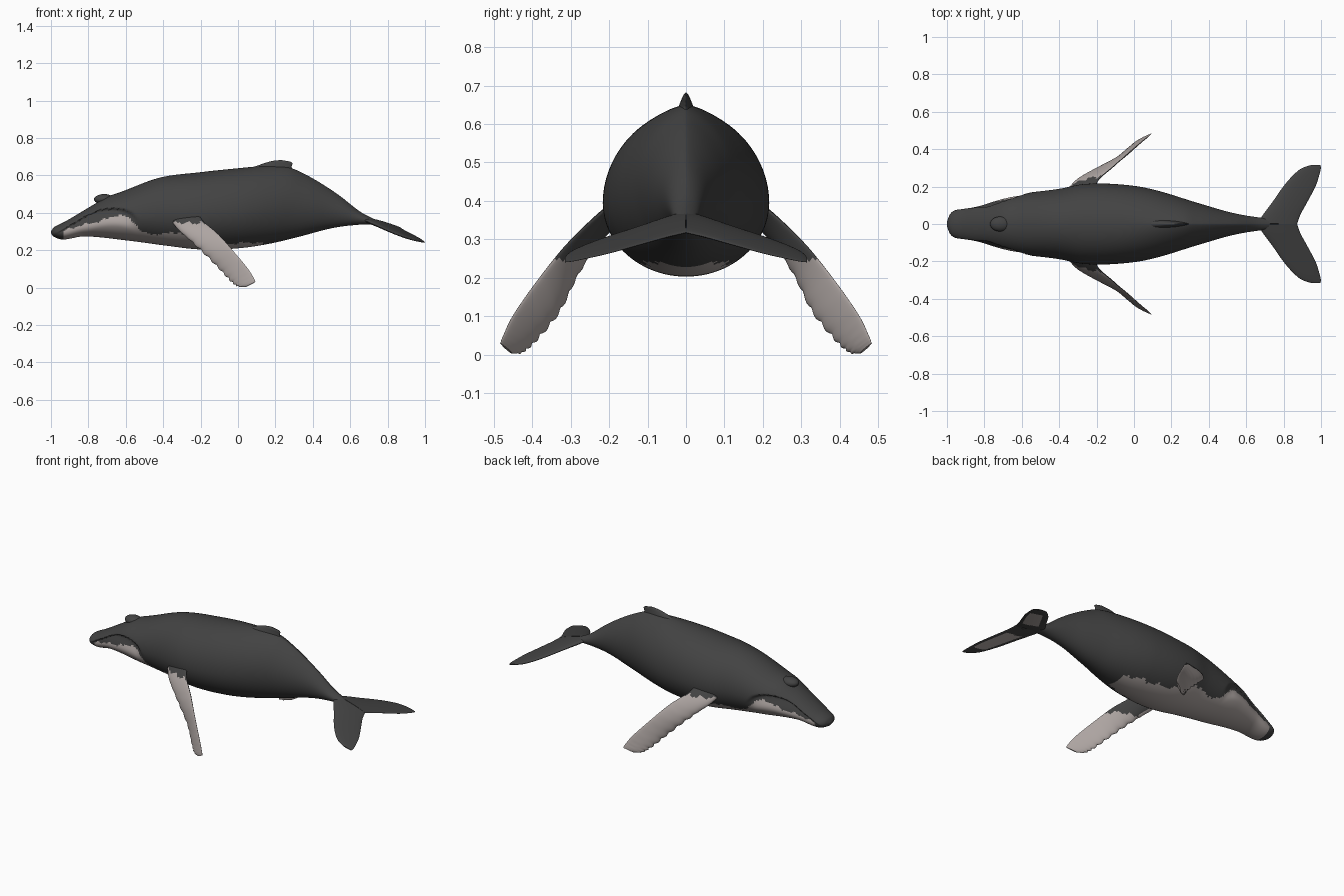
import bpy, bmesh, math
from mathutils import Vector

if "Cube" in bpy.data.objects:
    bpy.data.objects.remove(bpy.data.objects["Cube"], do_unlink=True)


def material(name, rgb):
    mat = bpy.data.materials.new(name)
    mat.use_nodes = True
    color = (*rgb, 1)
    mat.diffuse_color = color
    bsdf = mat.node_tree.nodes["Principled BSDF"]
    bsdf.inputs["Base Color"].default_value = color
    bsdf.inputs["Roughness"].default_value = 0.6
    return mat


MATS = [material("charcoal skin", (0.055, 0.055, 0.055)),
        material("pale skin", (0.42, 0.375, 0.36))]


def smoothstep(a, b, v):
    t = min(max((v - a) / (b - a), 0), 1)
    return t * t * (3 - 2 * t)


def curve(keys, u):
    """Smooth value through sorted (position, value) keys."""
    n = len(keys)
    if u <= keys[0][0]:
        return keys[0][1]
    if u >= keys[-1][0]:
        return keys[-1][1]
    i = max(k for k in range(n - 1) if keys[k][0] <= u)

    def slope(k):
        a, b = keys[max(k - 1, 0)], keys[min(k + 1, n - 1)]
        return (b[1] - a[1]) / (b[0] - a[0])
    (x0, v0), (x1, v1) = keys[i], keys[i + 1]
    h = x1 - x0
    t = (u - x0) / h
    return (v0 * (1 + 2 * t) * (1 - t) ** 2 + slope(i) * h * t * (1 - t) ** 2
            + v1 * t * t * (3 - 2 * t) + slope(i + 1) * h * t * t * (t - 1))


def loft(name, rings, is_pale):
    """Skin closed rings, cap both ends, colour faces by a rule."""
    bm = bmesh.new()
    loops = [[bm.verts.new(p) for p in ring] for ring in rings]
    n = len(loops[0])
    for a, b in zip(loops, loops[1:]):
        for j in range(n):
            bm.faces.new((a[j], a[(j + 1) % n], b[(j + 1) % n], b[j]))
    bm.faces.new(loops[0])
    bm.faces.new(loops[-1])
    bmesh.ops.recalc_face_normals(bm, faces=bm.faces)
    bm.normal_update()
    for f in bm.faces:
        f.material_index = int(is_pale(f.calc_center_median(), f.normal))
    mesh = bpy.data.meshes.new(name)
    bm.to_mesh(mesh)
    bm.free()
    for m in MATS:
        mesh.materials.append(m)
    obj = bpy.data.objects.new(name, mesh)
    bpy.context.collection.objects.link(obj)
    smooth(obj)
    return obj


def smooth(obj):
    bpy.ops.object.select_all(action="DESELECT")
    obj.select_set(True)
    bpy.context.view_layer.objects.active = obj
    bpy.ops.object.shade_smooth_by_angle(angle=math.radians(50))


def blade(name, stations, normal, is_pale, side=1, scallop=0.0):
    """Fin from (leading point, trailing point, thickness) stations."""
    normal = Vector(normal).normalized()
    count = len(stations) - 1
    lead = [(i, Vector(s[0])) for i, s in enumerate(stations)]
    trail = [(i, Vector(s[1])) for i, s in enumerate(stations)]
    thick = [(i, s[2]) for i, s in enumerate(stations)]
    rings, steps, around = [], 70, 28
    for k in range(steps + 1):
        u = count * k / steps
        a, b, t = curve(lead, u), curve(trail, u), curve(thick, u)
        # Knobbly leading edge
        bump = scallop * smoothstep(1.2, 2, u) * smoothstep(count, count - 1, u)
        a = a + (a - b).normalized() * bump * abs(math.sin(u * 7.5))
        ring = []
        for j in range(around):
            ang = 2 * math.pi * j / around
            c = 0.5 - 0.5 * math.cos(ang)
            p = a.lerp(b, c) + normal * (t * 0.5 * math.sin(ang) * (1.2 - 0.6 * c))
            ring.append((p.x, p.y * side, p.z))
        rings.append(ring)
    return loft(name, rings, is_pale)


# Body profiles along x
TOP = [(-1, .30), (-.985, .322), (-.925, .353), (-.845, .40), (-.775, .442),
       (-.7, .485), (-.63, .51), (-.417, .588), (-.2, .617), (0, .638), (.15, .65),
       (.27, .643), (.35, .61), (.44, .56), (.545, .49), (.65, .408), (.72, .37), (.82, .325)]
BOTTOM = [(-1, .29), (-.985, .272), (-.935, .257), (-.82, .274), (-.577, .25),
          (-.39, .225), (-.2, .204), (0, .21), (.17, .235), (.33, .273),
          (.49, .315), (.6, .332), (.72, .337), (.82, .315)]
WIDTH = [(-1, .012), (-.985, .05), (-.96, .073), (-.9, .092), (-.8, .112), (-.7, .14),
         (-.6, .162), (-.4, .188), (-.28, .212), (-.15, .216), (0, .204), (.1, .185),
         (.2, .157), (.3, .125), (.4, .095), (.5, .066), (.6, .045), (.7, .03), (.82, .005)]
# Mouth line and edge of the pale throat
LIP = [(-.98, .29), (-.87, .353), (-.765, .41), (-.66, .427), (-.577, .406), (-.53, .36)]
PALE = [(-.94, .30), (-.85, .33), (-.74, .355), (-.63, .385), (-.56, .355),
        (-.52, .305), (-.44, .285), (-.34, .294), (-.25, .27), (-.16, .24), (.1, .24)]

# Body
rings = []
for i in range(181):
    x = -1 + 1.82 * (i / 180) ** 1.3
    top, bot, wide = curve(TOP, x), curve(BOTTOM, x), curve(WIDTH, x)
    mid = bot + (top - bot) * 0.46
    ridge = 1 + 0.45 * smoothstep(-.1, .35, x)
    mouth = smoothstep(-.99, -.93, x) * smoothstep(-.52, -.6, x)
    ring = []
    for j in range(96):
        ang = 2 * math.pi * j / 96
        s, c = math.sin(ang), math.cos(ang)
        y = math.copysign(abs(s) ** (ridge if c > 0 else 1), s) * wide
        z = mid + c * ((top - mid) if c > 0 else (mid - bot))
        drop = curve(LIP, x) - z
        groove = smoothstep(0, .012, drop) * smoothstep(.1, .02, drop)
        ring.append((x, y * (1 - 0.13 * mouth * groove), z))
    rings.append(ring)


def belly(p, n):
    wobble = 0.004 * math.sin(p.x * 60) + 0.003 * math.sin(p.x * 137)
    return -.935 < p.x < .13 and p.z < curve(PALE, p.x) + wobble


loft("body", rings, belly)

# Blowhole mound
bpy.ops.mesh.primitive_uv_sphere_add(segments=24, ring_count=14, location=(-.715, 0, .472))
mound = bpy.context.object
mound.name = "blowhole_mound"
mound.scale = (.055, .04, .028)
mound.data.materials.append(MATS[0])
smooth(mound)

# Dorsal fin
blade("dorsal_fin",
      [((-.02, 0, .60), (.38, 0, .56), .075),
       ((.08, 0, .643), (.295, 0, .632), .045),
       ((.15, 0, .668), (.288, 0, .652), .026),
       ((.19, 0, .678), (.292, 0, .664), .016),
       ((.23, 0, .682), (.28, 0, .674), .006)],
      (0, 1, 0), lambda p, n: False)


# Flippers: pale from lower on the inner face than on the outer
def flipper_pale(p, n):
    edge = .345 if n.x < 0 else .255
    return p.z < edge + 0.008 * math.sin(p.x * 90)


FLIPPER = [((-.37, .15, .375), (-.22, .16, .42), .06),
           ((-.31, .225, .30), (-.19, .235, .36), .045),
           ((-.205, .285, .215), (-.105, .312, .285), .036),
           ((-.105, .335, .115), (-.025, .385, .195), .03),
           ((-.035, .395, .04), (.05, .448, .105), .025),
           ((.005, .43, .009), (.085, .475, .05), .02),
           ((.04, .453, .003), (.093, .483, .03), .01)]

# Flukes: outline rows of distance from centre, leading x, trailing x
OUTLINE = [(0, .66, .872), (.05, .69, .89), (.12, .742, .928), (.2, .798, .97),
           (.26, .85, .99), (.297, .895, .999), (.315, .945, .997)]
THICK = [.03, .03, .026, .022, .018, .013, .006]


def droop(x, y):
    return Vector((x, y, .347 - .15 * y - .24 * (x - .75)))


FLUKE = [(droop(a, y), droop(b, y), t) for (y, a, b), t in zip(OUTLINE, THICK)]
LEAD = [(y, a) for y, a, b in OUTLINE]
TRAIL = [(y, b) for y, a, b in OUTLINE]


def fluke_pale(p, n):
    y = abs(p.y)
    a, b = curve(LEAD, y), curve(TRAIL, y)
    return n.z < 0 and .07 < y < .25 and .25 < (p.x - a) / (b - a) < .88


for label, side in (("left", 1), ("right", -1)):
    prefix = {1: "rear_side", -1: "front_side"}[side]
    blade(prefix + "_flipper", FLIPPER, (-.47, .87, .15), flipper_pale, side, scallop=.011)
    blade(prefix + "_fluke", FLUKE, (.2, .1, .97), fluke_pale, side)
